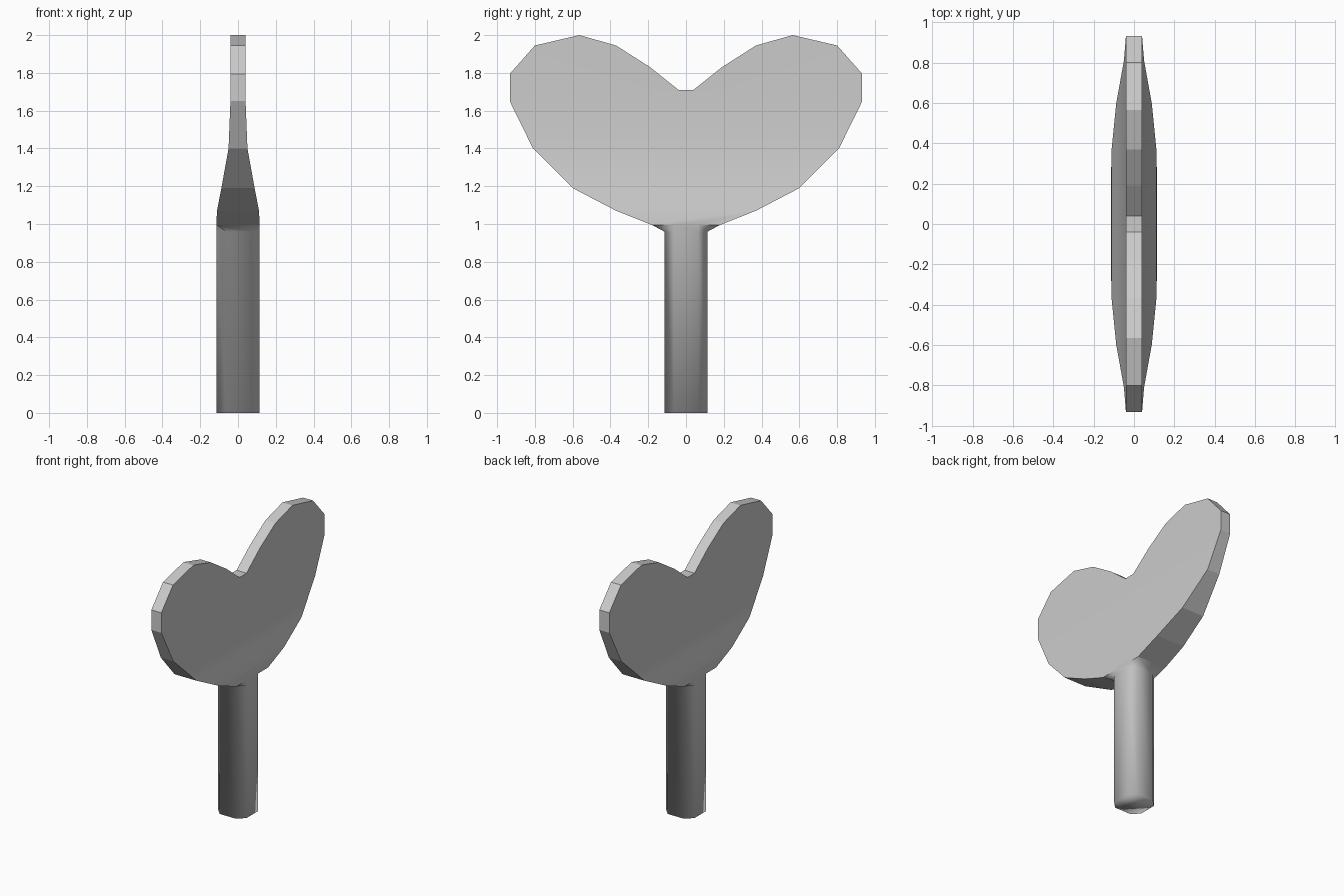
import bpy
import bmesh

default = bpy.data.objects.get("Cube")
if default:
    bpy.data.objects.remove(default, do_unlink=True)

# Plain grey metal
metal = bpy.data.materials.new("grey_metal")
metal.use_nodes = True
grey = (0.6, 0.6, 0.6, 1)
metal.diffuse_color = grey
metal.node_tree.nodes["Principled BSDF"].inputs["Base Color"].default_value = grey

# Half outline of the wing plate, notch to neck: y, z, half thickness
OUTLINE = [
    (0.04, 1.71, 0.04), (0.19, 1.83, 0.04), (0.37, 1.945, 0.04),
    (0.565, 2.0, 0.04), (0.80, 1.945, 0.04), (0.933, 1.795, 0.04),
    (0.933, 1.65, 0.04), (0.81, 1.40, 0.05), (0.60, 1.19, 0.088),
    (0.37, 1.07, 0.111), (0.18, 0.995, 0.115),
]
SHOULDER = 6          # below this outline point the plate thickens
LAST = len(OUTLINE) - 1
R, FLAT = 0.115, 0.065  # stem half width and half width of its flats
NECK_Z = 0.96

bm = bmesh.new()
plate = {(i, sx, sy): bm.verts.new((sx * t, sy * y, z))
         for i, (y, z, t) in enumerate(OUTLINE)
         for sx in (-1, 1) for sy in (-1, 1)}
neck = {(sx, sy): bm.verts.new((sx * R, sy * FLAT, OUTLINE[LAST][1]))
        for sx in (-1, 1) for sy in (-1, 1)}

# Broad faces of the plate, bending along horizontal bands
broad, rim = [], []
for sx in (-1, 1):
    top = [plate[i, sx, 1] for i in range(SHOULDER + 1)]
    top += [plate[i, sx, -1] for i in range(SHOULDER, -1, -1)]
    broad.append(bm.faces.new(top))
    for i in range(SHOULDER, LAST):
        band = [plate[i, sx, -1], plate[i, sx, 1], plate[i + 1, sx, 1]]
        if i + 1 == LAST:
            band += [neck[sx, 1], neck[sx, -1]]
        broad.append(bm.faces.new(band + [plate[i + 1, sx, -1]]))

# Faceted rim and the small floor of the notch
for sy in (-1, 1):
    for i in range(LAST):
        rim.append(bm.faces.new([plate[i, -1, sy], plate[i, 1, sy],
                                 plate[i + 1, 1, sy], plate[i + 1, -1, sy]]))
rim.append(bm.faces.new([plate[0, -1, -1], plate[0, 1, -1],
                         plate[0, 1, 1], plate[0, -1, 1]]))


# Stem: chamfered square section flowing out of the neck
def stem_ring(z):
    section = [(R, FLAT), (FLAT, R), (-FLAT, R), (-R, FLAT),
               (-R, -FLAT), (-FLAT, -R), (FLAT, -R), (R, -FLAT)]
    return [bm.verts.new((x, y, z)) for x, y in section]


collar = [neck[1, 1], plate[LAST, 1, 1], plate[LAST, -1, 1], neck[-1, 1],
          neck[-1, -1], plate[LAST, -1, -1], plate[LAST, 1, -1], neck[1, -1]]
rings = [collar, stem_ring(NECK_Z), stem_ring(0)]
for upper, lower in zip(rings, rings[1:]):
    for k in range(8):
        n = (k + 1) % 8
        bm.faces.new([upper[k], upper[n], lower[n], lower[k]])
bm.faces.new(rings[-1])
bmesh.ops.recalc_face_normals(bm, faces=bm.faces[:])

# Smooth stem and broad faces, crisp rim
broad, rim = set(broad), set(rim)
for face in bm.faces:
    face.smooth = face not in rim
for edge in bm.edges:
    linked = set(edge.link_faces)
    on_collar = all(v in collar for v in edge.verts)
    across_flat = all(v in neck.values() for v in edge.verts)
    if linked & rim and linked & broad or linked <= rim:
        edge.smooth = False
    elif on_collar and linked & broad and not across_flat:
        edge.smooth = False

mesh = bpy.data.meshes.new("wing_key")
bm.to_mesh(mesh)
bm.free()
mesh.materials.append(metal)
wing_key = bpy.data.objects.new("wing_key", mesh)
bpy.context.collection.objects.link(wing_key)
